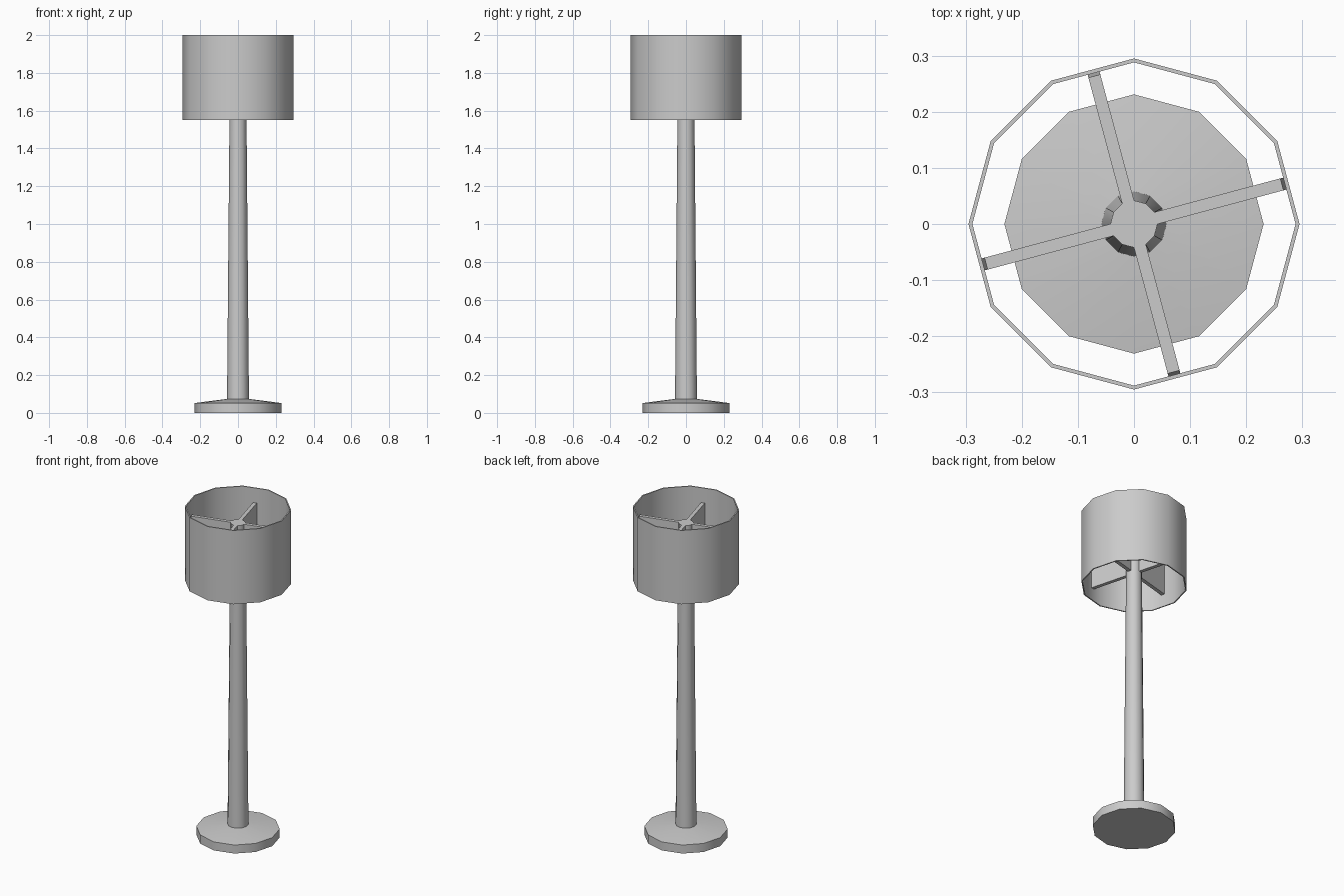
import bpy, bmesh
from math import sin, cos, pi, radians

if "Cube" in bpy.data.objects:
    bpy.data.objects.remove(bpy.data.objects["Cube"])

SIDES = 12


def finish(name, bm):
    bmesh.ops.recalc_face_normals(bm, faces=bm.faces)
    mesh = bpy.data.meshes.new(name)
    bm.to_mesh(mesh)
    bm.free()
    ob = bpy.data.objects.new(name, mesh)
    bpy.context.collection.objects.link(ob)
    bpy.ops.object.select_all(action='DESELECT')
    ob.select_set(True)
    bpy.context.view_layer.objects.active = ob
    bpy.ops.object.shade_smooth_by_angle(angle=radians(35))
    return ob


def lathe(name, profile, closed=False):
    """Spin a (radius, z) profile; open profiles get end caps."""
    bm = bmesh.new()
    rings = [[bm.verts.new((r * cos(2 * pi * i / SIDES), r * sin(2 * pi * i / SIDES), z))
              for i in range(SIDES)] for r, z in profile]
    pairs = list(zip(rings, rings[1:]))
    if closed:
        pairs.append((rings[-1], rings[0]))
    else:
        bm.faces.new(rings[0])
        bm.faces.new(rings[-1])
    for a, b in pairs:
        for i in range(SIDES):
            j = (i + 1) % SIDES
            bm.faces.new((a[i], a[j], b[j], b[i]))
    return finish(name, bm)


# Foot with a shallow conical top
lathe("base", [(0.231, 0), (0.231, 0.052), (0.058, 0.074)])

# Tapered stem up to the spokes
lathe("pole", [(0.058, 0.072), (0.042, 1.912)])

# Thin open drum
lathe("lampshade", [(0.295, 1.55), (0.295, 2.0), (0.288, 2.0), (0.288, 1.55)], closed=True)

# Four deep spokes joining pole and shade, centred on shade facets
HALF_W = 0.011
SPOKE_PROFILE = [(0.03, 1.625), (0.282, 1.625), (0.273, 1.912), (0.03, 1.912)]
for n in range(4):
    a = radians(15 + 90 * n)
    bm = bmesh.new()
    left, right = [[bm.verts.new((r * cos(a) - s * sin(a), r * sin(a) + s * cos(a), z))
                    for r, z in SPOKE_PROFILE] for s in (HALF_W, -HALF_W)]
    bm.faces.new(left)
    bm.faces.new(right)
    for i in range(4):
        j = (i + 1) % 4
        bm.faces.new((left[i], left[j], right[j], right[i]))
    finish(f"shade_spoke_{n + 1}", bm)
